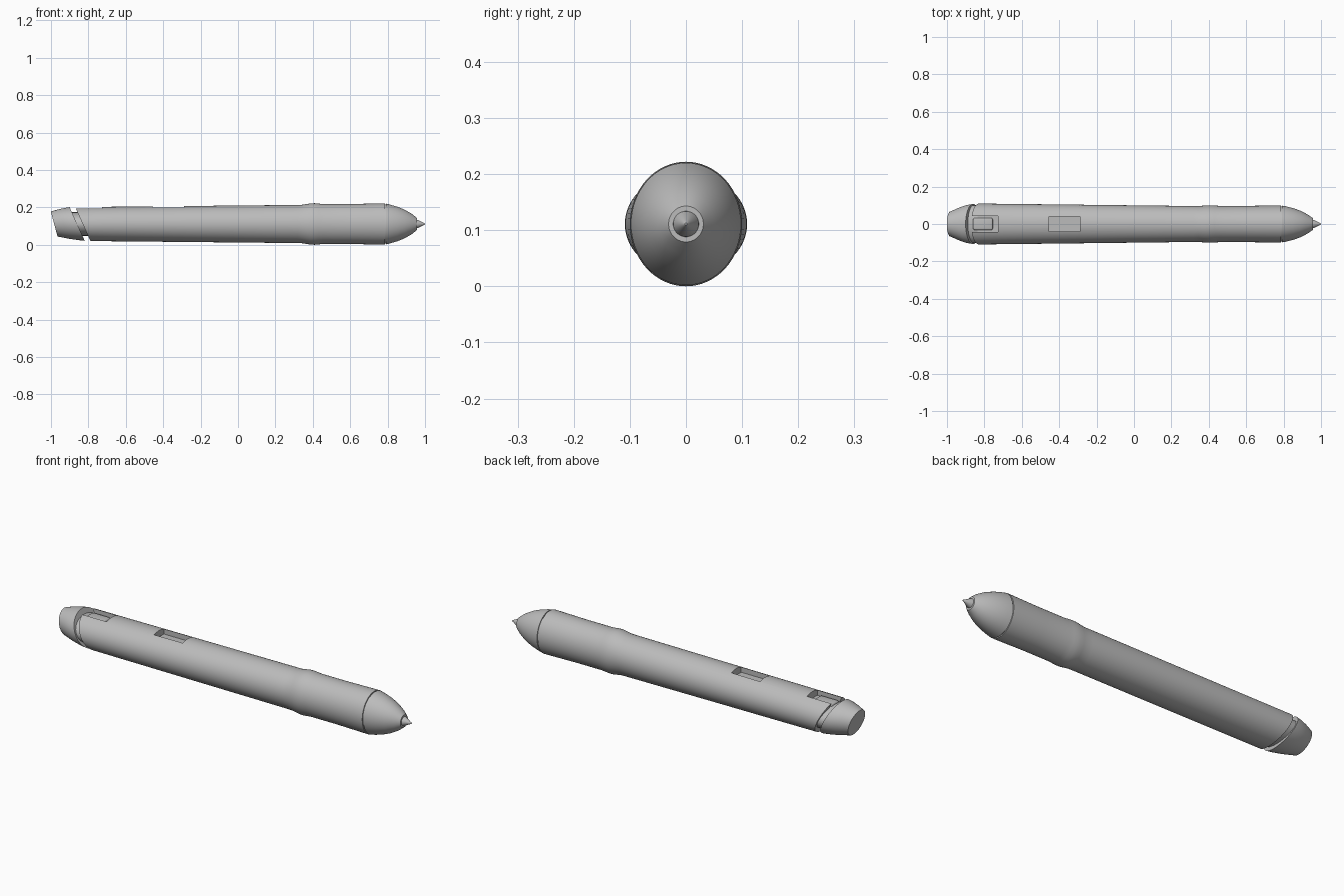
import bpy, bmesh, math

cube = bpy.data.objects.get("Cube")
if cube:
    bpy.data.objects.remove(cube, do_unlink=True)

AXIS_Z = 0.111
SIDES = 64

grey = bpy.data.materials.new("matte grey")
grey.use_nodes = True
GREY = (0.5, 0.5, 0.5, 1)
grey.diffuse_color = GREY
grey.node_tree.nodes["Principled BSDF"].inputs["Base Color"].default_value = GREY


def finish(name, bm):
    bmesh.ops.recalc_face_normals(bm, faces=bm.faces[:])
    mesh = bpy.data.meshes.new(name)
    bm.to_mesh(mesh)
    bm.free()
    mesh.materials.append(grey)
    obj = bpy.data.objects.new(name, mesh)
    bpy.context.collection.objects.link(obj)
    return obj


def loft(name, rings):
    """Skin elliptical rings (x, y radius, z radius, slant) along the x axis."""
    bm = bmesh.new()
    loops = []
    for x, ry, rz, slant in rings:
        loop = []
        for i in range(SIDES):
            a = math.tau * i / SIDES
            z = rz * math.sin(a)
            loop.append(bm.verts.new((x + slant * z, ry * math.cos(a), AXIS_Z + z)))
        loops.append(loop)
    for a, b in zip(loops, loops[1:]):
        for i in range(SIDES):
            j = (i + 1) % SIDES
            bm.faces.new((a[i], a[j], b[j], b[i]))
    bm.faces.new(loops[0])
    bm.faces.new(loops[-1])
    return finish(name, bm)


def block(name, x0, x1, half_y, z0, z1):
    bm = bmesh.new()
    bmesh.ops.create_cube(bm, size=1)
    for v in bm.verts:
        v.co.x = x0 if v.co.x < 0 else x1
        v.co.y *= 2 * half_y
        v.co.z = z0 if v.co.z < 0 else z1
    return finish(name, bm)


def carve(obj, cutter):
    mod = obj.modifiers.new("carve", "BOOLEAN")
    mod.operation = "DIFFERENCE"
    mod.solver = "EXACT"
    mod.object = cutter
    bpy.context.view_layer.objects.active = obj
    bpy.ops.object.modifier_apply(modifier=mod.name)
    bpy.data.objects.remove(cutter, do_unlink=True)


# Barrel: flat oval at the tail, taller oval past the grip ridge
barrel = loft("barrel", [
    (-0.83, 0.109, 0.091, -0.45),
    (-0.70, 0.108, 0.092, 0),
    (0.32, 0.096, 0.102, 0),
    (0.345, 0.096, 0.103, 0),
    (0.37, 0.098, 0.107, 0),
    (0.39, 0.100, 0.1105, 0),
    (0.41, 0.100, 0.111, 0),
    (0.43, 0.099, 0.109, 0),
    (0.455, 0.097, 0.107, 0),
    (0.60, 0.097, 0.107, 0),
    (0.765, 0.099, 0.110, 0),
    (0.785, 0.099, 0.110, 0),
])

# Two recesses along the top, the rear one open to the rim
carve(barrel, block("rear_slot_cutter", -0.95, -0.727, 0.043, 0.168, 0.3))
carve(barrel, block("middle_slot_cutter", -0.455, -0.29, 0.04, 0.172, 0.3))

# Sliding button in the rear recess, with a rounded front end
button = block("button", -0.86, -0.755, 0.032, 0.16, 0.182)
bevel = button.modifiers.new("rounded", "BEVEL")
bevel.width = 0.008
bevel.segments = 3
bpy.context.view_layer.objects.active = button
bpy.ops.object.modifier_apply(modifier=bevel.name)

# Tail cap and the core in the slanted gap
cap = loft("tail_cap", [
    (-0.983, 0.066, 0.067, -0.27),
    (-0.93, 0.089, 0.079, -0.35),
    (-0.89, 0.102, 0.086, -0.42),
    (-0.86, 0.107, 0.090, -0.45),
])
core = loft("gap_core", [
    (-0.88, 0.098, 0.063, -0.45),
    (-0.81, 0.102, 0.063, -0.45),
])

# Nose cone behind a thin seam, then the fine writing tip
seam = loft("nose_seam", [(0.78, 0.094, 0.104, 0), (0.795, 0.094, 0.104, 0)])
nose = loft("nose_cone", [
    (0.790, 0.098, 0.109, 0),
    (0.815, 0.094, 0.103, 0),
    (0.85, 0.085, 0.093, 0),
    (0.89, 0.071, 0.077, 0),
    (0.93, 0.050, 0.054, 0),
    (0.957, 0.031, 0.032, 0),
])
tip = loft("writing_tip", [
    (0.95, 0.024, 0.024, 0),
    (0.962, 0.022, 0.022, 0),
    (0.988, 0.008, 0.008, 0),
    (0.996, 0.005, 0.005, 0),
    (1.0, 0.002, 0.002, 0),
])

# Smooth shading with sharp rims kept
bpy.ops.object.select_all(action="DESELECT")
for part in (barrel, button, cap, core, seam, nose, tip):
    part.select_set(True)
bpy.context.view_layer.objects.active = barrel
bpy.ops.object.shade_smooth_by_angle(angle=math.radians(30))
